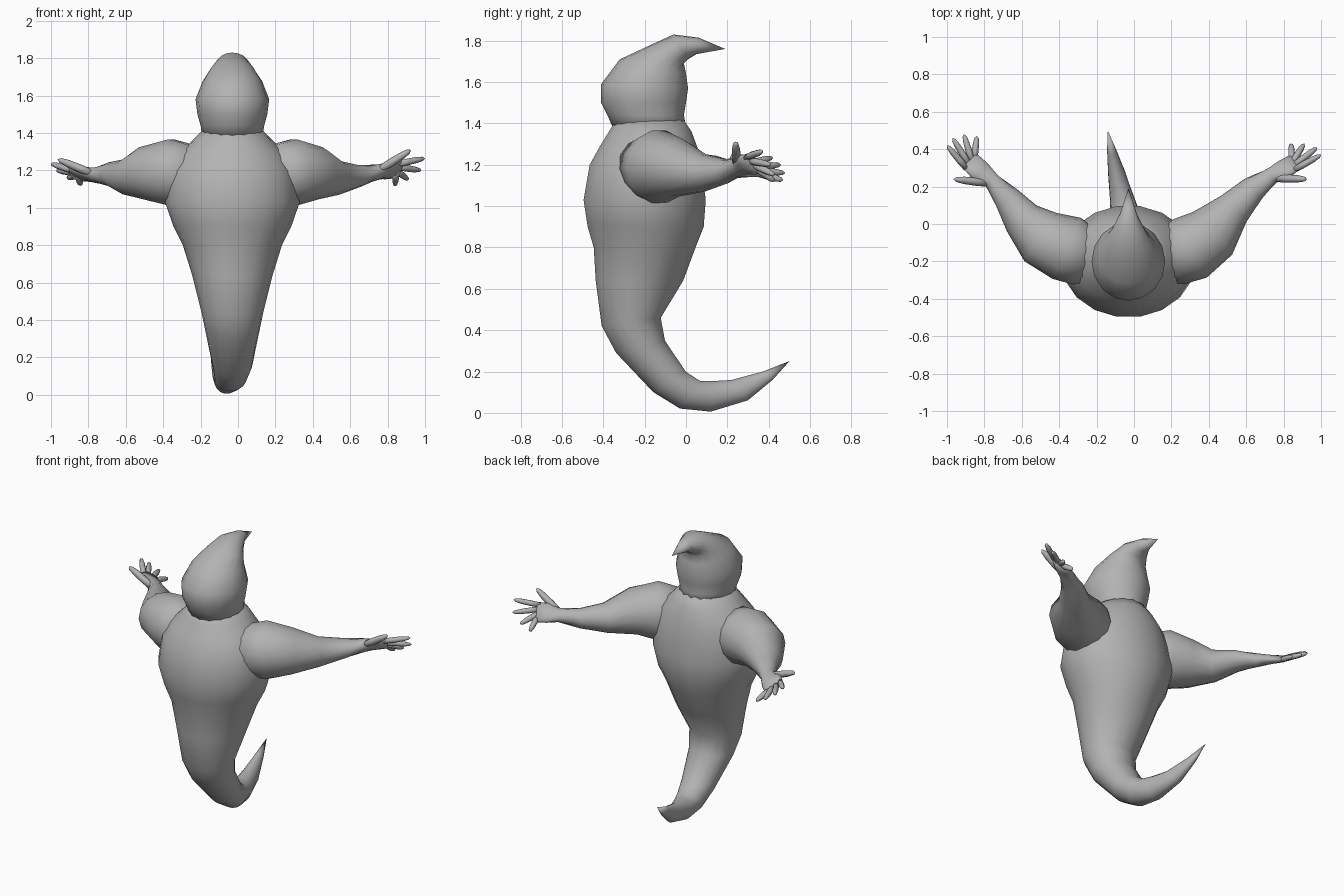
import bpy
import bmesh
from math import cos, sin, pi
from mathutils import Vector

default_cube = bpy.data.objects.get("Cube")
if default_cube:
    bpy.data.objects.remove(default_cube)

MIDDLE = -0.03  # the torso sits slightly off the centre line

skin = bpy.data.materials.new("plain grey")
skin.use_nodes = True
GREY = (0.45, 0.45, 0.45, 1)
skin.diffuse_color = GREY
skin.node_tree.nodes["Principled BSDF"].inputs["Base Color"].default_value = GREY


def loft(name, rings, sides, tip=None):
    """Skin a list of (centre, side axis, depth axis) ellipses, closing at a tip or cap."""
    bm = bmesh.new()
    loops = []
    for centre, across, deep in rings:
        angles = [2 * pi * i / sides for i in range(sides)]
        loops.append([bm.verts.new(centre + across * cos(a) + deep * sin(a)) for a in angles])
    for lower, upper in zip(loops, loops[1:]):
        for i in range(sides):
            j = (i + 1) % sides
            bm.faces.new((lower[i], lower[j], upper[j], upper[i]))
    bm.faces.new(loops[0][::-1])
    if tip is None:
        bm.faces.new(loops[-1])
    else:
        point = bm.verts.new(tip)
        for i in range(sides):
            bm.faces.new((loops[-1][i], loops[-1][(i + 1) % sides], point))
    bmesh.ops.recalc_face_normals(bm, faces=bm.faces)
    for face in bm.faces:
        face.smooth = True
    mesh = bpy.data.meshes.new(name)
    bm.to_mesh(mesh)
    bm.free()
    mesh.materials.append(skin)
    part = bpy.data.objects.new(name, mesh)
    bpy.context.collection.objects.link(part)
    return part


def profile_rings(profile):
    """Rings from front point, back point, half width and sideways shift."""
    rings = []
    for front_y, front_z, back_y, back_z, half_width, shift in profile:
        front = Vector((MIDDLE + shift, front_y, front_z))
        back = Vector((MIDDLE + shift, back_y, back_z))
        rings.append(((front + back) / 2, Vector((half_width, 0, 0)), (back - front) / 2))
    return rings


def limb_rings(path, side):
    """Rings across a path of (x, y, z, half width, half height, roll)."""
    centres = [Vector(p[:3]) for p in path]
    rings = []
    for i, (*_, wide, tall, roll) in enumerate(path):
        along = centres[min(i + 1, len(path) - 1)] - centres[max(i - 1, 0)]
        along.normalize()
        outer = along.cross(Vector((0, 0, 1))).normalized() * -side
        upper = outer.cross(along).normalized()
        upper *= 1 if upper.z > 0 else -1
        across = outer * -1 if outer.y > 0 else outer
        rings.append((centres[i],
                      (across * cos(roll) + upper * sin(roll)) * wide,
                      (upper * cos(roll) - across * sin(roll)) * tall))
    return rings


def finger(name, root, tip, radius):
    """A tapered finger with a rounded end."""
    along = (tip - root).normalized()
    across = along.cross(Vector((0, 0, 1))).normalized()
    upper = across.cross(along)
    stations = ((0, 0.9), (0.35, 1), (0.7, 0.9), (0.92, 0.6))
    rings = [(root.lerp(tip, t), across * radius * r, upper * radius * r) for t, r in stations]
    loft(name, rings, 8, tip)


# Torso running down into the curled tail
torso = [
    (-.34, 1.42, -.01, 1.42, .155, 0),
    (-.37, 1.37, .03, 1.36, .21, 0),
    (-.42, 1.29, .06, 1.28, .29, 0),
    (-.47, 1.2, .08, 1.18, .34, 0),
    (-.5, 1.03, .1, 1.03, .36, 0),
    (-.48, .9, .09, .9, .315, 0),
    (-.45, .8, .05, .8, .265, 0),
    (-.44, .64, -.01, .64, .215, 0),
    (-.41, .42, -.12, .46, .165, 0),
    (-.34, .29, -.1, .35, .14, 0),
    (-.16, .1, 0, .2, .105, 0),
    (-.03, .02, .07, .155, .085, -.01),
    (.12, .005, .13, .155, .068, -.03),
    (.3, .06, .22, .16, .048, -.06),
    (.42, .16, .37, .2, .024, -.09),
]
loft("torso_and_tail", profile_rings(torso), 18, Vector((-.14, .5, .25)))

# Head sweeping back into a pointed wisp
head = [
    (-.35, 1.37, 0, 1.38, .16, 0),
    (-.38, 1.44, -.01, 1.44, .17, 0),
    (-.41, 1.5, 0, 1.5, .187, 0),
    (-.41, 1.59, .01, 1.57, .197, 0),
    (-.32, 1.71, 0, 1.64, .16, 0),
    (-.17, 1.78, -.01, 1.69, .12, 0),
    (-.06, 1.83, .01, 1.71, .085, 0),
    (.06, 1.815, .05, 1.735, .045, 0),
]
loft("head_and_wisp", profile_rings(head), 16, Vector((MIDDLE, .19, 1.76)))

# Arms from shoulder to knuckles, each posed a little differently
right_arm = [
    (-.22, -.2, 1.18, .15, .15, 0),
    (-.36, -.13, 1.19, .18, .18, 0),
    (-.5, -.07, 1.185, .155, .143, 0),
    (-.6, .03, 1.165, .105, .095, 0),
    (-.68, .14, 1.18, .072, .065, 0),
    (-.76, .23, 1.175, .045, .042, .3),
    (-.82, .28, 1.18, .066, .03, .5),
    (-.88, .34, 1.18, .064, .02, .6),
]
left_arm = [
    (.16, -.2, 1.18, .15, .15, 0),
    (.3, -.13, 1.19, .18, .18, 0),
    (.42, -.05, 1.185, .155, .143, 0),
    (.53, .08, 1.16, .098, .092, 0),
    (.64, .19, 1.17, .07, .06, 0),
    (.74, .26, 1.19, .045, .042, .4),
    (.8, .29, 1.2, .066, .03, .7),
    (.86, .33, 1.205, .064, .02, .8),
]

# Fingertips in order: thumb, index, middle, ring, little
right_tips = [(-.965, .24, 1.26), (-1, .42, 1.235), (-.97, .46, 1.2), (-.91, .48, 1.16), (-.84, .47, 1.125)]
left_tips = [(.925, .24, 1.31), (1, .37, 1.265), (.98, .41, 1.2), (.91, .43, 1.15), (.84, .43, 1.12)]
finger_names = ("index", "middle", "ring", "little")

for label, side, path, tips in (("right", -1, right_arm, right_tips), ("left", 1, left_arm, left_tips)):
    rings = limb_rings(path, side)
    loft(label + "_arm", rings, 14)
    knuckle, spread, _ = rings[-1]
    wrist, thumb_side, _ = rings[-3]
    finger(label + "_thumb", wrist + thumb_side * 0.4, Vector(tips[0]), .022)
    for i, digit in enumerate(finger_names):
        root = knuckle + spread * (0.75 - 0.5 * i)
        back = (root - Vector(tips[i + 1])).normalized() * 0.02
        finger(label + "_" + digit + "_finger", root + back, Vector(tips[i + 1]), .018)
